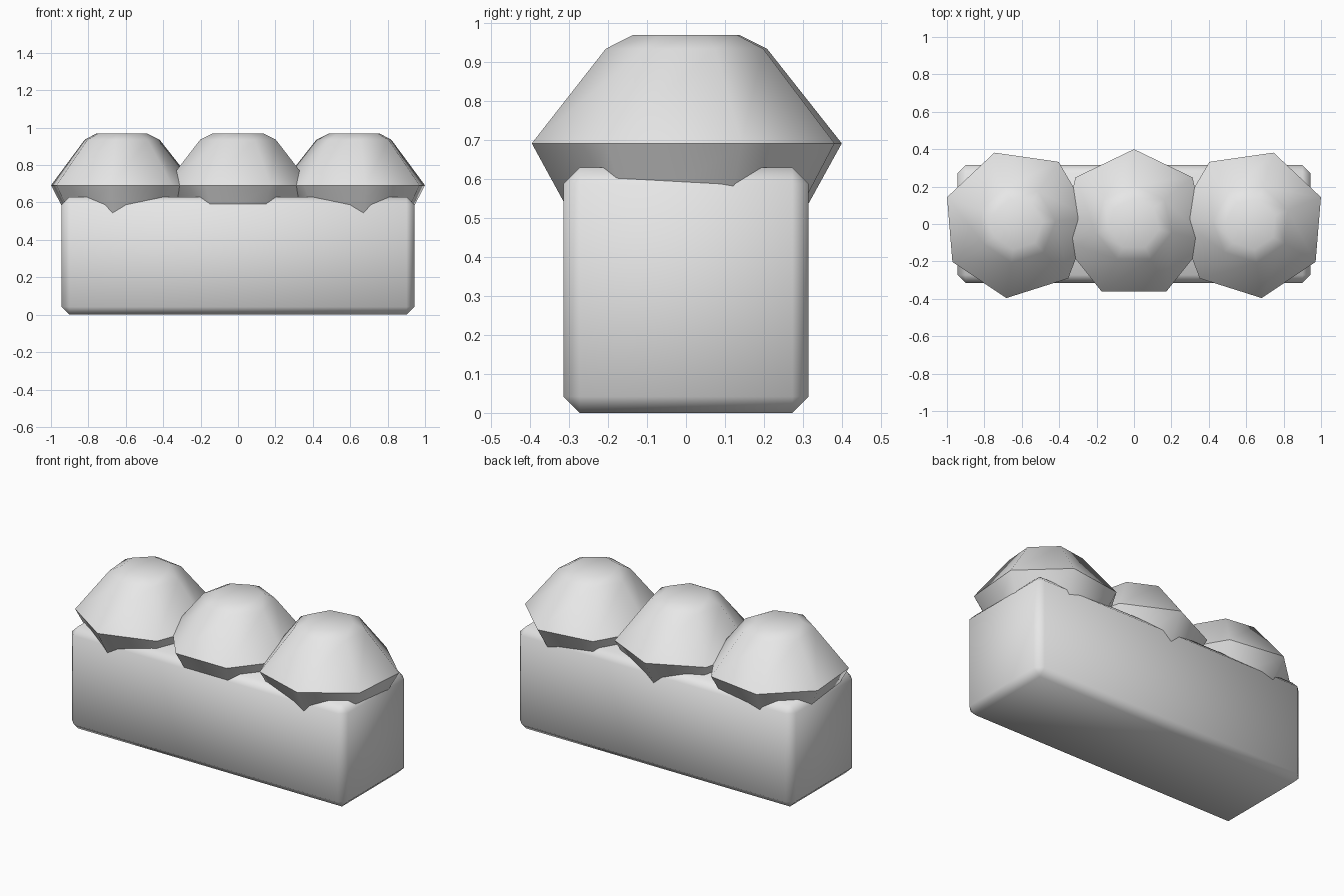
import bpy
import bmesh
from math import cos, sin, radians, tau

cube = bpy.data.objects.get("Cube")
if cube:
    bpy.data.objects.remove(cube, do_unlink=True)

# Single plain grey
grey = bpy.data.materials.new("plain grey")
grey.use_nodes = True
colour = (0.8, 0.8, 0.8, 1)
grey.diffuse_color = colour
grey.node_tree.nodes["Principled BSDF"].inputs["Base Color"].default_value = colour


def finish(bm, name, location):
    """Turn a bmesh into a smooth grey object."""
    bmesh.ops.recalc_face_normals(bm, faces=bm.faces)
    mesh = bpy.data.meshes.new(name)
    bm.to_mesh(mesh)
    bm.free()
    mesh.materials.append(grey)
    obj = bpy.data.objects.new(name, mesh)
    obj.location = location
    bpy.context.collection.objects.link(obj)
    bpy.ops.object.select_all(action="DESELECT")
    obj.select_set(True)
    bpy.context.view_layer.objects.active = obj
    bpy.ops.object.shade_smooth_by_angle(angle=radians(55))
    return obj


# Planter box with chamfered edges
bm = bmesh.new()
bmesh.ops.create_cube(bm, size=1)
bmesh.ops.scale(bm, vec=(1.886, 0.63, 0.63), verts=bm.verts)
bmesh.ops.bevel(bm, geom=bm.edges[:], offset=0.042, segments=1, affect="EDGES")
finish(bm, "planter_box", (0, 0, 0.315))

# Seven-sided bushes: (radius, height) rings from the buried base to the cap
PROFILE = [(0.294, 0.5), (0.4, 0.692), (0.208, 0.935), (0.138, 0.97)]
SIDES = 7


def bush(name, x, turn):
    bm = bmesh.new()
    rings = []
    for radius, z in PROFILE:
        angles = [radians(turn) + tau * i / SIDES for i in range(SIDES)]
        rings.append([bm.verts.new((radius * cos(a), radius * sin(a), z)) for a in angles])
    for low, high in zip(rings, rings[1:]):
        for i in range(SIDES):
            j = (i + 1) % SIDES
            bm.faces.new((low[i], low[j], high[j], high[i]))
    bm.faces.new(rings[0][::-1])
    bm.faces.new(rings[-1])
    finish(bm, name, (x, 0, 0))


bush("middle_bush", 0, 90)
bush("left_bush", 0.626, 21)
bush("right_bush", -0.626, 180 - 21)
